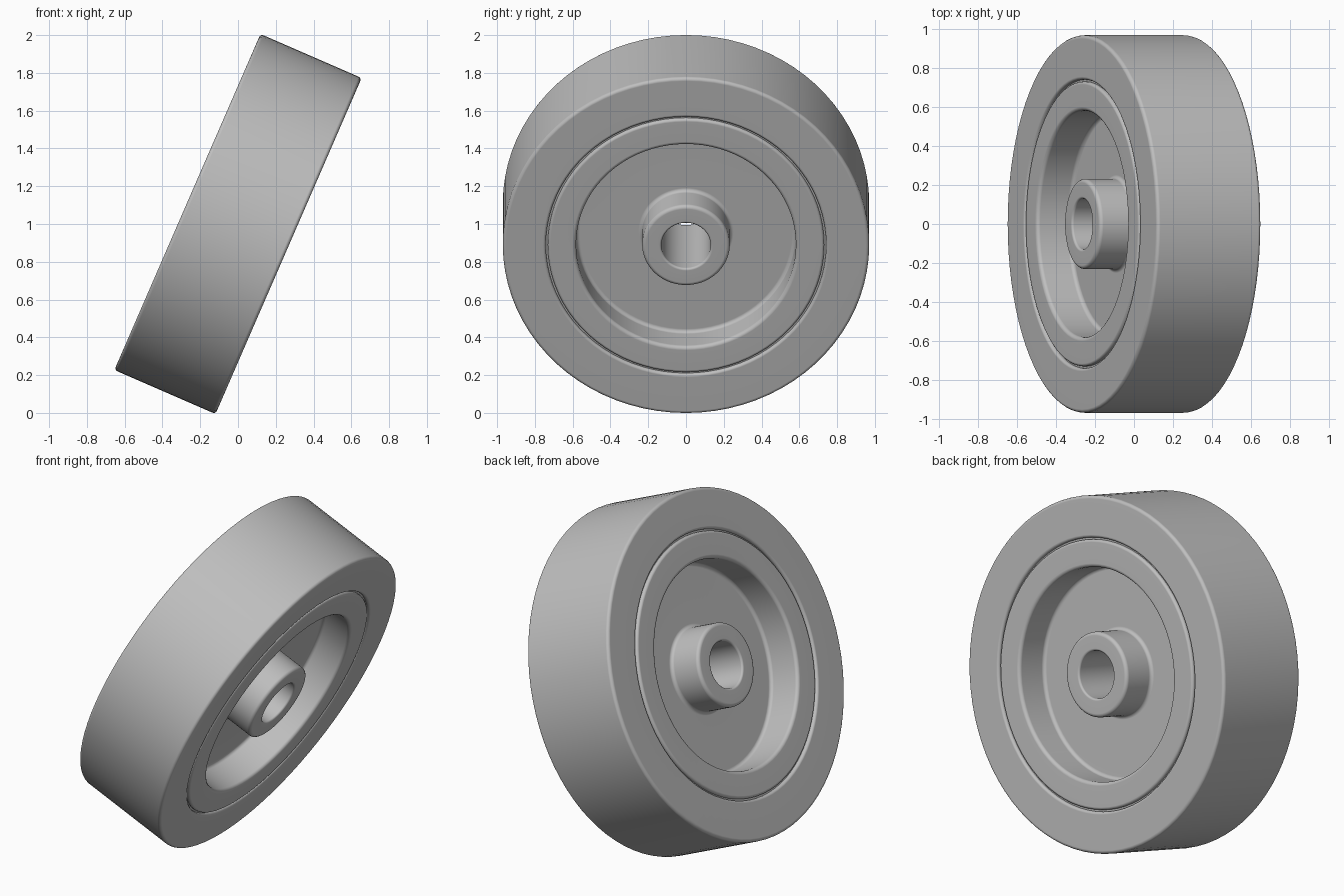
import bpy, bmesh, math
from mathutils import Vector, Matrix

cube = bpy.data.objects.get("Cube")
if cube:
    bpy.data.objects.remove(cube, do_unlink=True)

TILT = math.radians(23.5)   # lean of the axle below horizontal
HALF = 0.292                # half the wheel width
WEB = 0.1                   # half the web thickness
SEGMENTS = 80

grey = bpy.data.materials.new("plain_grey")
grey.use_nodes = True
colour = (0.52, 0.52, 0.52, 1)
grey.diffuse_color = colour
grey.node_tree.nodes["Principled BSDF"].inputs["Base Color"].default_value = colour


def round_corners(corners, steps=4):
    """Turn a closed loop of (along axle, radius, fillet) into rounded points."""
    points = []
    for i, (x, r, fillet) in enumerate(corners):
        here = Vector((x, r))
        if fillet == 0:
            points.append(here)
            continue
        before = Vector(corners[i - 1][:2])
        after = Vector(corners[(i + 1) % len(corners)][:2])
        a = (before - here).normalized()
        b = (after - here).normalized()
        centre = here + (a + b) * fillet
        for k in range(steps + 1):
            t = k / steps * math.pi / 2
            points.append(centre - b * fillet * math.cos(t) - a * fillet * math.sin(t))
    return points


def lathe(name, half_corners):
    """Mirror a half profile across the wheel's mid plane and turn it about the axle."""
    mirrored = [(-x, r, f) for x, r, f in reversed(half_corners)]
    profile = round_corners(half_corners + mirrored)
    bm = bmesh.new()
    rings = []
    for k in range(SEGMENTS):
        turn = Matrix.Rotation(2 * math.pi * k / SEGMENTS, 3, 'X')
        rings.append([bm.verts.new(turn @ Vector((p.x, 0, p.y))) for p in profile])
    n = len(profile)
    for k, ring in enumerate(rings):
        following = rings[(k + 1) % SEGMENTS]
        for i in range(n):
            j = (i + 1) % n
            bm.faces.new((ring[i], ring[j], following[j], following[i]))
    bmesh.ops.recalc_face_normals(bm, faces=bm.faces)
    mesh = bpy.data.meshes.new(name)
    bm.to_mesh(mesh)
    bm.free()
    mesh.materials.append(grey)
    obj = bpy.data.objects.new(name, mesh)
    bpy.context.collection.objects.link(obj)
    obj.rotation_euler = (0, TILT, 0)
    obj.location = (0, 0, 1)
    bpy.ops.object.select_all(action='DESELECT')
    obj.select_set(True)
    bpy.context.view_layer.objects.active = obj
    bpy.ops.object.shade_smooth_by_angle(angle=math.radians(35))
    # Keep the broad faces flat and blend only across the fillets
    weighted = obj.modifiers.new("flat_faces", 'WEIGHTED_NORMAL')
    weighted.keep_sharp = True


# Tyre: plain band with rounded shoulders
lathe("tyre", [
    (HALF, 0.742, 0.015),
    (HALF, 0.97, 0.018),
])

# Wheel centre: rim, dished web and bored hub in one turned piece
lathe("wheel_centre", [
    (HALF, 0.13, 0.012),         # bore mouth
    (HALF, 0.232, 0.02),         # hub edge
    (WEB, 0.232, 0.02),          # hub root
    (WEB, 0.582, 0.02),          # dish root
    (HALF, 0.582, 0.02),         # rim inner edge
    (HALF, 0.732, 0.015),        # rim outer edge
    (HALF - 0.02, 0.732, 0),     # groove beside the tyre
    (HALF - 0.02, 0.742, 0),
])
